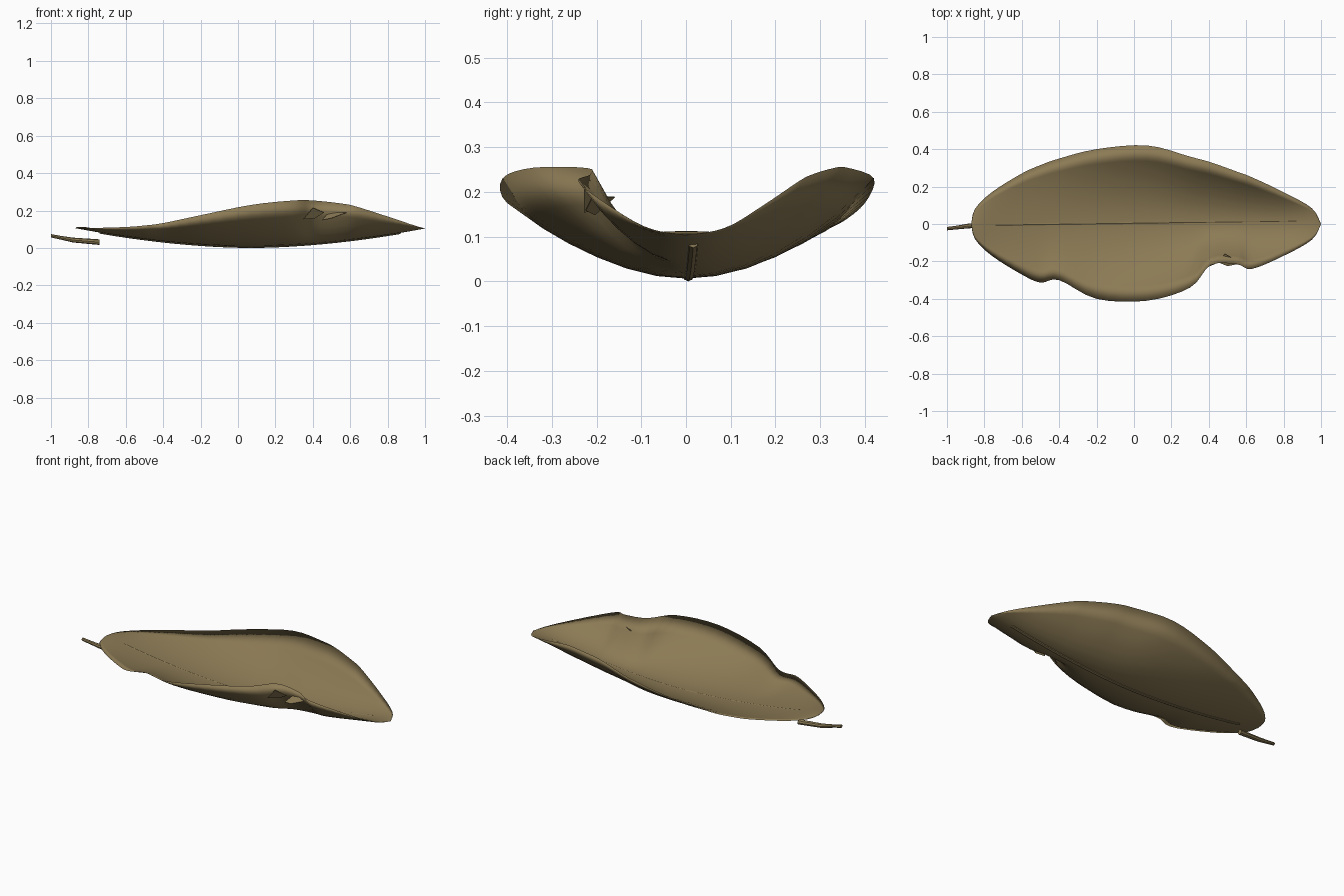
import bpy
import bmesh
from mathutils import Vector

default_cube = bpy.data.objects.get("Cube")
if default_cube:
    bpy.data.objects.remove(default_cube, do_unlink=True)

# One dry leaf colour for every part
material = bpy.data.materials.new("dry_leaf_brown")
material.use_nodes = True
leaf_color = (0.26, 0.195, 0.09, 1)
material.diffuse_color = leaf_color
shader = material.node_tree.nodes["Principled BSDF"]
shader.inputs["Base Color"].default_value = leaf_color
shader.inputs["Roughness"].default_value = 0.8


def finish_object(name, bm, smooth=True):
    """Turn a bmesh into a named, coloured object."""
    bmesh.ops.recalc_face_normals(bm, faces=bm.faces)
    for face in bm.faces:
        face.smooth = smooth
    mesh = bpy.data.meshes.new(name)
    bm.to_mesh(mesh)
    bm.free()
    mesh.materials.append(material)
    obj = bpy.data.objects.new(name, mesh)
    bpy.context.collection.objects.link(obj)
    return obj


def spline(points, steps):
    """Sample a Catmull-Rom curve through the given stations."""
    points = [Vector(p) for p in points]
    samples = []
    for i in range(len(points) - 1):
        before = points[max(i - 1, 0)]
        start, end = points[i], points[i + 1]
        after = points[min(i + 2, len(points) - 1)]
        for step in range(steps):
            u = step / steps
            samples.append(start + (end - before) * (u / 2)
                           + (2 * before - 5 * start + 4 * end - after) * (u * u / 2)
                           + (3 * start - before - 3 * end + after) * (u ** 3 / 2))
    samples.append(points[-1])
    return samples


def keel_height(x):
    """Height of the leaf's underside along its middle."""
    return 0.006 + 0.099 * abs((x - 0.07) / 0.935) ** 1.8


# Leaf stations: length, left rim, right rim, rim height
stations = [
    (-.87, 0, 0, .105), (-.85, .08, -.08, .106), (-.76, .17, -.17, .107),
    (-.6, .27, -.27, .112), (-.5, .315, -.313, .12), (-.4, .35, -.3, .133),
    (-.2, .4, -.4, .175), (.07, .42, -.41, .23), (.3, .36, -.34, .254),
    (.41, .33, -.22, .253), (.55, .28, -.215, .238), (.63, .25, -.24, .222),
    (.8, .17, -.17, .168), (.95, .085, -.085, .118), (1, 0, 0, .105),
]


# Cupped blade: two sheets that meet at the rim
def build_blade():
    bm = bmesh.new()
    half = [0, .16, .32, .48, .64, .8, 1]
    across = [-t for t in reversed(half[1:])] + half
    for lift in (0, 0.016):
        rows = []
        for x, left, right, rim in spline(stations, 4):
            keel = keel_height(x)
            row = []
            for t in across:
                y = left * t if t > 0 else -right * t
                z = keel + (rim - keel) * t * t
                width = min(1, (left - right) * 4)
                row.append(bm.verts.new((x, y, z + lift * width * (1 - t * t))))
            rows.append(row)
        for row, following in zip(rows, rows[1:]):
            for i in range(len(across) - 1):
                bm.faces.new((row[i], following[i], following[i + 1], row[i + 1]))
    bmesh.ops.remove_doubles(bm, verts=bm.verts, dist=0.0002)
    bmesh.ops.dissolve_degenerate(bm, edges=bm.edges, dist=0.0001)
    return finish_object("leaf_blade", bm)


def build_tube(name, path, radii, sides=8):
    """Sweep a capped ring along a path that runs mainly along x."""
    bm = bmesh.new()
    rings = []
    for point, radius in zip(path, radii):
        section = bmesh.ops.create_circle(bm, segments=sides, radius=radius)["verts"]
        for vert in section:
            vert.co = Vector(point) + Vector((0, vert.co.x, vert.co.y))
        rings.append(section)
    for ring, following in zip(rings, rings[1:]):
        for i in range(sides):
            j = (i + 1) % sides
            bm.faces.new((ring[i], ring[j], following[j], following[i]))
    bm.faces.new(rings[0])
    bm.faces.new(rings[-1])
    obj = finish_object(name, bm)
    bpy.context.view_layer.objects.active = obj
    bpy.ops.object.select_all(action="DESELECT")
    obj.select_set(True)
    bpy.ops.object.shade_smooth_by_angle()
    return obj


build_blade()

# Midrib: slim tube following the middle of the blade
rib_path = []
for i in range(25):
    u = i / 24
    x = -.74 + 1.61 * u
    rib_path.append((x, -.006 + .022 * u, keel_height(x) + .006))
build_tube("midrib", rib_path, [.012] * len(rib_path))

# Stem: bent, thicker under the blade
build_tube("stem",
           [(-1, -.025, .065), (-.95, -.019, .055), (-.88, -.01, .042),
            (-.74, 0, .031)],
           [.009, .01, .013, .015])


# Torn flaps folded inside the rim notch
def build_flap(name, corners):
    bm = bmesh.new()
    bm.faces.new([bm.verts.new(corner) for corner in corners])
    obj = finish_object(name, bm, smooth=False)
    thickness = obj.modifiers.new("thickness", "SOLIDIFY")
    thickness.thickness = 0.003
    return obj


build_flap("front_torn_flap",
           [(.35, -.225, .155), (.4, -.225, .215), (.46, -.2, .19), (.41, -.19, .16)])
build_flap("rear_torn_flap",
           [(.45, -.205, .15), (.485, -.16, .19), (.58, -.21, .19), (.5, -.225, .16)])
